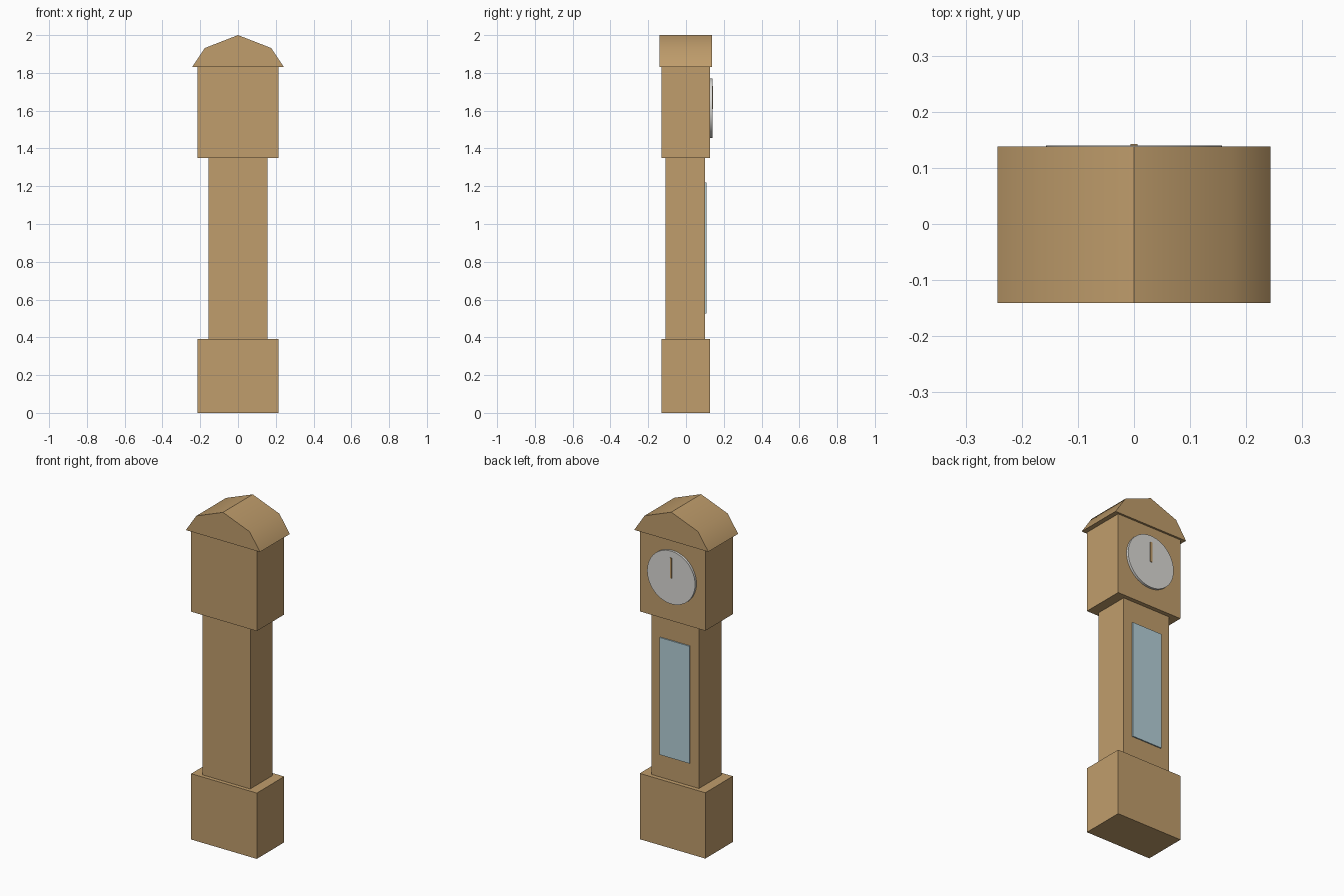
import bpy
import bmesh
import math
from mathutils import Matrix

default = bpy.data.objects.get("Cube")
if default:
    bpy.data.objects.remove(default, do_unlink=True)


def material(name, r, g, b):
    mat = bpy.data.materials.new(name)
    mat.use_nodes = True
    mat.diffuse_color = (r, g, b, 1)
    mat.node_tree.nodes["Principled BSDF"].inputs["Base Color"].default_value = (r, g, b, 1)
    return mat


wood = material("oak wood", 0.53, 0.34, 0.15)
ivory = material("dial ivory", 0.71, 0.70, 0.67)
glass = material("pale blue glass", 0.46, 0.63, 0.69)


def add_object(name, bm, mat):
    bmesh.ops.recalc_face_normals(bm, faces=bm.faces)
    mesh = bpy.data.meshes.new(name)
    bm.to_mesh(mesh)
    bm.free()
    mesh.materials.append(mat)
    obj = bpy.data.objects.new(name, mesh)
    bpy.context.collection.objects.link(obj)
    return obj


def box(name, half_width, y0, y1, z0, z1, mat):
    bm = bmesh.new()
    place = Matrix.Translation((0, (y0 + y1) / 2, (z0 + z1) / 2))
    size = Matrix.Diagonal((2 * half_width, y1 - y0, z1 - z0, 1))
    bmesh.ops.create_cube(bm, size=1, matrix=place @ size)
    return add_object(name, bm, mat)


def smooth(obj, degrees):
    bpy.ops.object.select_all(action="DESELECT")
    obj.select_set(True)
    bpy.context.view_layer.objects.active = obj
    bpy.ops.object.shade_smooth_by_angle(angle=math.radians(degrees))


# Case: plinth, slim trunk and hood
box("plinth", 0.215, -0.131, 0.126, 0, 0.39, wood)
box("trunk", 0.156, -0.108, 0.101, 0.39, 1.35, wood)
box("hood", 0.215, -0.131, 0.126, 1.35, 1.83, wood)

# Roof: gambrel profile extruded front to back
bm = bmesh.new()
profile = [(-0.243, 1.83), (-0.175, 1.932), (0, 2), (0.175, 1.932), (0.243, 1.83)]
end = bm.faces.new([bm.verts.new((x, -0.141, z)) for x, z in profile])
extruded = bmesh.ops.extrude_face_region(bm, geom=[end], use_keep_orig=True)
moved = [g for g in extruded["geom"] if isinstance(g, bmesh.types.BMVert)]
bmesh.ops.translate(bm, verts=moved, vec=(0, 0.279, 0))
smooth(add_object("roof", bm, wood), 40)

# Trunk window
box("trunk_window", 0.098, 0.099, 0.108, 0.525, 1.22, glass)

# Dial disc and its hand
bm = bmesh.new()
stand = Matrix.Translation((0, 0.132, 1.613)) @ Matrix.Rotation(math.pi / 2, 4, "X")
bmesh.ops.create_cone(bm, cap_ends=True, segments=48, radius1=0.157, radius2=0.157,
                      depth=0.015, matrix=stand)
smooth(add_object("dial", bm, ivory), 40)
box("clock_hand", 0.006, 0.138, 0.143, 1.61, 1.73, wood)
